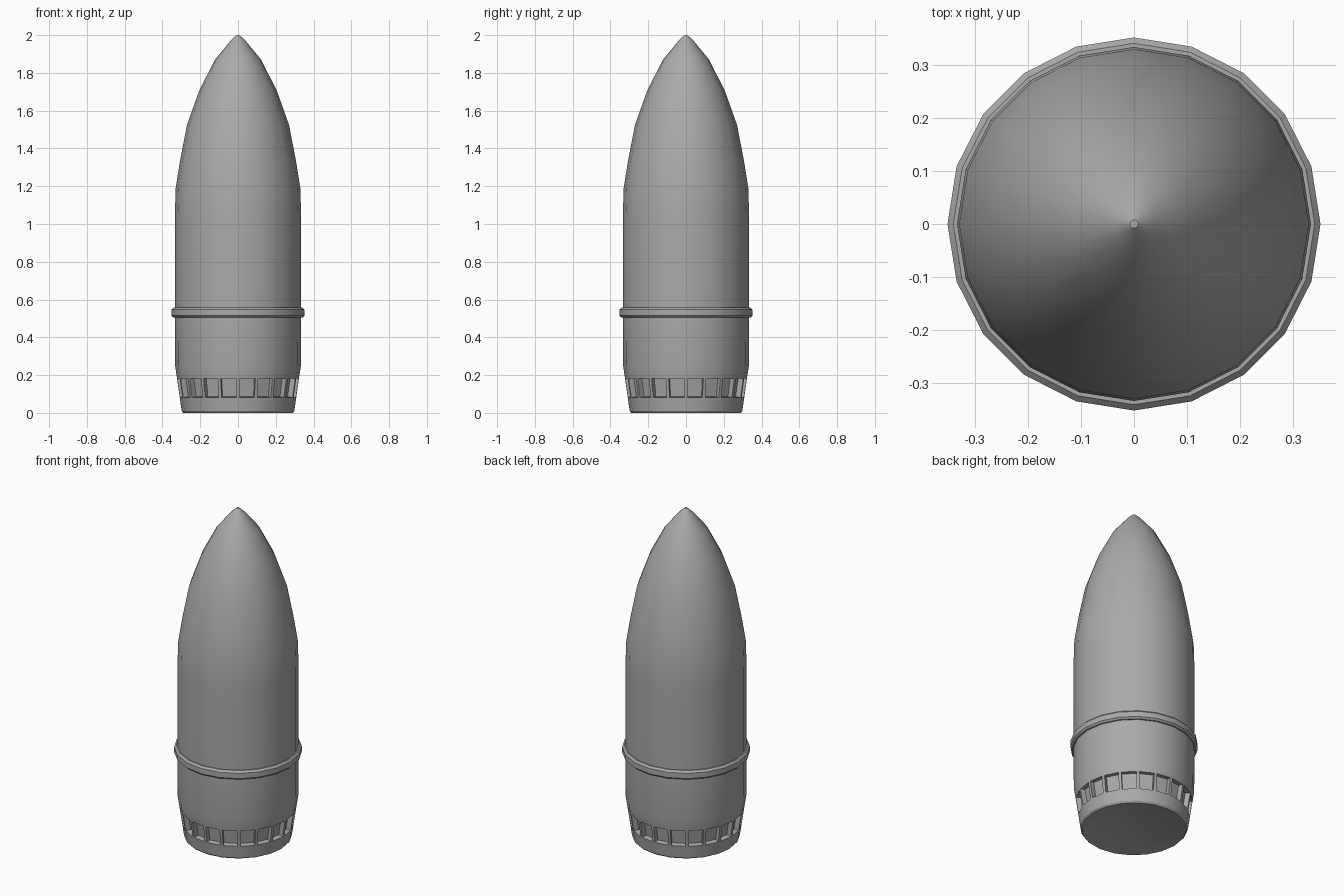
import bpy
import bmesh
import math

SIDES = 20

cube = bpy.data.objects.get("Cube")
if cube:
    bpy.data.objects.remove(cube, do_unlink=True)

grey = bpy.data.materials.new("plain_grey")
grey.use_nodes = True
colour = (0.40, 0.40, 0.40, 1)
grey.diffuse_color = colour
grey.node_tree.nodes["Principled BSDF"].inputs["Base Color"].default_value = colour


def lathe(name, profile, closed=False, pocket_ring=None):
    """Spin (radius, height) points around z; optionally cut pockets into one ring."""
    bm = bmesh.new()
    rings = []
    for r, z in profile:
        rings.append([bm.verts.new((r * math.cos(math.tau * i / SIDES),
                                    r * math.sin(math.tau * i / SIDES), z))
                      for i in range(SIDES)])
    pairs = list(zip(rings, rings[1:]))
    if closed:
        pairs.append((rings[-1], rings[0]))
    strips = []
    for low, high in pairs:
        strips.append([bm.faces.new((low[i], low[(i + 1) % SIDES],
                                     high[(i + 1) % SIDES], high[i]))
                       for i in range(SIDES)])
    if not closed:
        bm.faces.new(rings[0][::-1])
        bm.faces.new(rings[-1])
    bmesh.ops.recalc_face_normals(bm, faces=bm.faces)

    # Rectangular pockets: inset each face of the ring, then push it inward
    if pocket_ring is not None:
        panels = strips[pocket_ring]
        bmesh.ops.inset_individual(bm, faces=panels, thickness=0.012)
        bmesh.ops.inset_individual(bm, faces=panels, thickness=0.0005, depth=-0.03)

    mesh = bpy.data.meshes.new(name)
    bm.to_mesh(mesh)
    bm.free()
    mesh.materials.append(grey)
    obj = bpy.data.objects.new(name, mesh)
    bpy.context.collection.objects.link(obj)
    bpy.ops.object.select_all(action="DESELECT")
    obj.select_set(True)
    bpy.context.view_layer.objects.active = obj
    bpy.ops.object.shade_smooth_by_angle(angle=math.radians(30))
    return obj


# Shell: dished base, flared tail with pockets, straight body, pointed nose
lathe("shell_body", [
    (0.125, 0.03), (0.29, 0.0), (0.298, 0.01),
    (0.307, 0.073), (0.324, 0.19), (0.333, 0.25),
    (0.334, 0.53), (0.334, 1.05), (0.33, 1.19),
    (0.306, 1.34), (0.27, 1.525), (0.204, 1.71),
    (0.12, 1.873), (0.037, 1.973), (0.008, 2.0),
], pocket_ring=3)

# Raised band around the body
lathe("driving_band", [
    (0.325, 0.505), (0.342, 0.505), (0.352, 0.515),
    (0.352, 0.547), (0.341, 0.558), (0.325, 0.558),
], closed=True)
